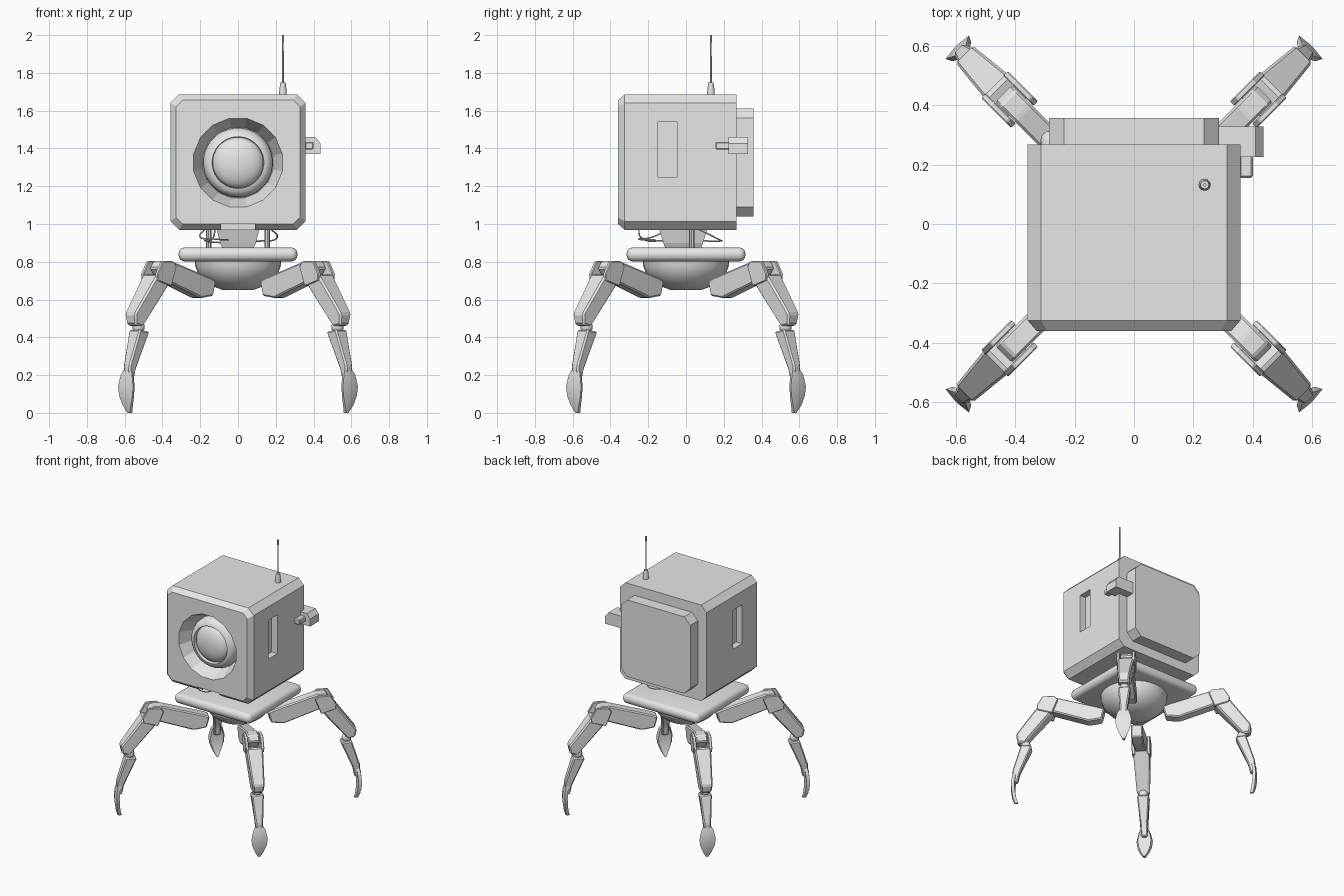
import bpy, bmesh, math
from mathutils import Matrix, Vector

if "Cube" in bpy.data.objects:
    bpy.data.objects.remove(bpy.data.objects["Cube"])

grey = bpy.data.materials.new("light_grey")
grey.diffuse_color = (0.8, 0.8, 0.8, 1)
grey.use_nodes = True
grey.node_tree.nodes["Principled BSDF"].inputs["Base Color"].default_value = grey.diffuse_color


def finish(name, bm, bevel=0, segs=1, smooth=None, matrix=None):
    """Turn a bmesh into a named object, bevelled and shaded."""
    bmesh.ops.recalc_face_normals(bm, faces=bm.faces)
    if bevel:
        bmesh.ops.bevel(bm, geom=list(bm.edges), offset=bevel, segments=segs,
                        profile=0.5, affect='EDGES', clamp_overlap=True)
    if matrix:
        bm.transform(matrix)
    me = bpy.data.meshes.new(name)
    bm.to_mesh(me)
    bm.free()
    me.materials.append(grey)
    ob = bpy.data.objects.new(name, me)
    bpy.context.collection.objects.link(ob)
    if smooth:
        activate(ob)
        bpy.ops.object.shade_smooth_by_angle(angle=math.radians(smooth))
    return ob


def activate(ob):
    bpy.ops.object.select_all(action='DESELECT')
    ob.select_set(True)
    bpy.context.view_layer.objects.active = ob


def loft(name, loops, **kw):
    """Skin a list of equal-length loops and cap both ends."""
    bm = bmesh.new()
    rings = [[bm.verts.new(p) for p in loop] for loop in loops]
    n = len(rings[0])
    for a, b in zip(rings, rings[1:]):
        for i in range(n):
            j = (i + 1) % n
            bm.faces.new((a[i], a[j], b[j], b[i]))
    bm.faces.new(rings[0])
    bm.faces.new(rings[-1])
    return finish(name, bm, **kw)


def box(name, x, y, z, **kw):
    loops = [[(x[0], y[0], h), (x[1], y[0], h), (x[1], y[1], h), (x[0], y[1], h)] for h in z]
    return loft(name, loops, **kw)


def circle_z(r, z, n, x=0, y=0, sy=1):
    return [(x + r * math.cos(t * math.tau / n), y + sy * r * math.sin(t * math.tau / n), z)
            for t in range(n)]


def circle_y(r, y, n, z=1.325):
    return [(r * math.cos((t + .5) * math.tau / n), y, z + r * math.sin((t + .5) * math.tau / n))
            for t in range(n)]


def octagon(h, c, y, z=1.3275):
    """Square with cut corners in the xz plane."""
    k = h - c
    return [(x, y, z + v) for x, v in ((k, -h), (h, -k), (h, k), (k, h), (-k, h), (-h, k), (-h, -k), (-k, -h))]


def slab(name, pts, offset=0, **kw):
    """Side profile of (radius, height, width) points given its width."""
    return loft(name, [[(r, offset + s * w / 2, z) for r, z, w in pts] for s in (-1, 1)], **kw)


def wire(name, pts, depth):
    cu = bpy.data.curves.new(name, 'CURVE')
    cu.dimensions = '3D'
    cu.bevel_depth = depth
    cu.bevel_resolution = 1
    cu.resolution_u = 6
    sp = cu.splines.new('BEZIER')
    sp.bezier_points.add(len(pts) - 1)
    for bp, p in zip(sp.bezier_points, pts):
        bp.co = Vector(p)
        bp.handle_left_type = bp.handle_right_type = 'AUTO'
    ob = bpy.data.objects.new(name, cu)
    bpy.context.collection.objects.link(ob)
    cu.materials.append(grey)
    activate(ob)
    bpy.ops.object.convert(target='MESH')


# Head shell with chamfered edges
head = loft("head", [octagon(.328, .035, -.36), octagon(.358, .045, -.325), octagon(.358, .045, .268)])

# Cut eye socket, side slots and chin notch out of the head
cutters = [loft("socket_cutter", [circle_y(.248, -.38, 16), circle_y(.19, -.25, 16)]),
           box("chin_cutter", (-.09, .09), (-.4, -.28), (.9, 1.003))]
for s in (-1, 1):
    cutters.append(box("slot_cutter", sorted((s * .31, s * .4)), (-.15, -.045), (1.25, 1.54)))
for c in cutters:
    m = head.modifiers.new("cut", 'BOOLEAN')
    m.operation = 'DIFFERENCE'
    m.solver = 'EXACT'
    m.object = c
activate(head)
bpy.ops.object.convert(target='MESH')
for c in cutters:
    bpy.data.objects.remove(c)

# Eye: rounded housing ring and domed lens
ring = [(.186, -.245), (.183, -.28), (.172, -.305), (.155, -.32), (.137, -.325), (.134, -.29)]
loft("eye_ring", [circle_y(r, y, 32) for r, y in ring], smooth=40)
dome = [(.135 * math.cos(a), -.29 - .06 * math.sin(a)) for a in [i * math.pi / 16 for i in range(8)]]
loft("eye_lens", [circle_y(r, y, 32) for r, y in dome], smooth=40)

# Rear panel
loft("rear_panel", [octagon(.286, .05, .26, 1.325), octagon(.286, .05, .357, 1.325)])

# Side sensor: chamfered block and small snout
prof = [(.28, 1.37), (.437, 1.37), (.437, 1.425), (.41, 1.46), (.28, 1.46)]
loft("side_sensor", [[(x, y, z) for x, z in prof] for y in (.225, .328)])
box("sensor_snout", (.355, .4), (.155, .24), (1.395, 1.435), bevel=.006)

# Antenna
loft("antenna_base", [circle_z(r, z, 12, .238, .132) for r, z in ((.02, 1.67), (.02, 1.70), (.014, 1.75))], smooth=40)
loft("antenna_rod", [circle_z(r, z, 8, .238, .132) for r, z in ((.005, 1.74), (.004, 1.96), (.006, 1.962), (.006, 2))], smooth=40)

# Neck, rods and loose cables
loft("neck", [[(x * a, y * b - .015, z) for x, y in ((-1, -1), (1, -1), (1, 1), (-1, 1))]
              for a, b, z in ((.075, .09, .86), (.095, .105, .90), (.115, .13, .98))])
for s in (-1, 1):
    loft("neck_rod", [circle_z(.014, z, 8, s * .155, .03) for z in (.86, .98)], smooth=40)
wire("cable_left", [(-.17, -.08, .98), (-.2, -.18, .93), (-.12, -.25, .92), (-.05, -.16, .915)], .004)
wire("cable_front", [(-.12, -.25, .98), (-.13, -.24, .93), (-.17, -.1, .91), (-.08, -.05, .9)], .004)
wire("cable_right", [(.17, .05, .98), (.2, .17, .92), (.12, .18, .91), (.08, .02, .915)], .004)

# Base plate with rounded rim, and bowl underneath
box("base_plate", (-.315, .315), (-.315, .315), (.802, .876), bevel=.034, segs=4, smooth=40)
bowl = [(.23, .81), (.226, .775), (.212, .74), (.185, .705), (.145, .675), (.08, .65)]
loft("bowl", [circle_z(r, z, 32) for r, z in bowl], smooth=40)

# Four legs, each drawn along +x and turned to a corner
for k in range(4):
    rot = Matrix.Rotation(math.radians(45 + 90 * k), 4, 'Z')
    slab("thigh", [(.20, .70, .08), (.22, .62, .08), (.31, .608, .08), (.575, .70, .08), (.625, .765, .08),
                   (.60, .803, .08), (.53, .803, .08), (.25, .718, .08)], bevel=.008, matrix=rot)
    slab("shin", [(.55, .70, .115), (.655, .735, .115), (.81, .525, .085), (.80, .465, .07),
                  (.745, .455, .07), (.735, .475, .08)], bevel=.01, matrix=rot)
    for s in (-1, 1):
        slab("knee_cheek", [(.52, .775, .022), (.56, .67, .022), (.66, .70, .022), (.665, .735, .022),
                            (.625, .803, .022), (.545, .803, .022)], offset=s * .053, bevel=.004, matrix=rot)
    # Ankle joint
    bm = bmesh.new()
    bmesh.ops.create_uvsphere(bm, u_segments=12, v_segments=8, radius=.034)
    finish("ankle", bm, smooth=60, matrix=rot @ Matrix.Translation((.745, 0, .455)))
    slab("lower_leg", [(.70, .43, .085), (.775, .44, .085), (.835, .25, .05), (.835, .16, .045),
                       (.80, .16, .045), (.785, .23, .05)], bevel=.008, matrix=rot)
    # Leaf-shaped foot, slightly curved
    leaf = [(.822, .245, .035), (.836, .20, .085), (.842, .14, .112), (.84, .09, .10), (.833, .04, .06), (.82, .0, .015)]
    loft("foot", [[(r - .022, -w / 2 * .8, z), (r - .022, w / 2 * .8, z), (r, w / 2, z), (r + .006, 0, z), (r, -w / 2, z)]
                  for r, z, w in leaf], smooth=35, matrix=rot)
